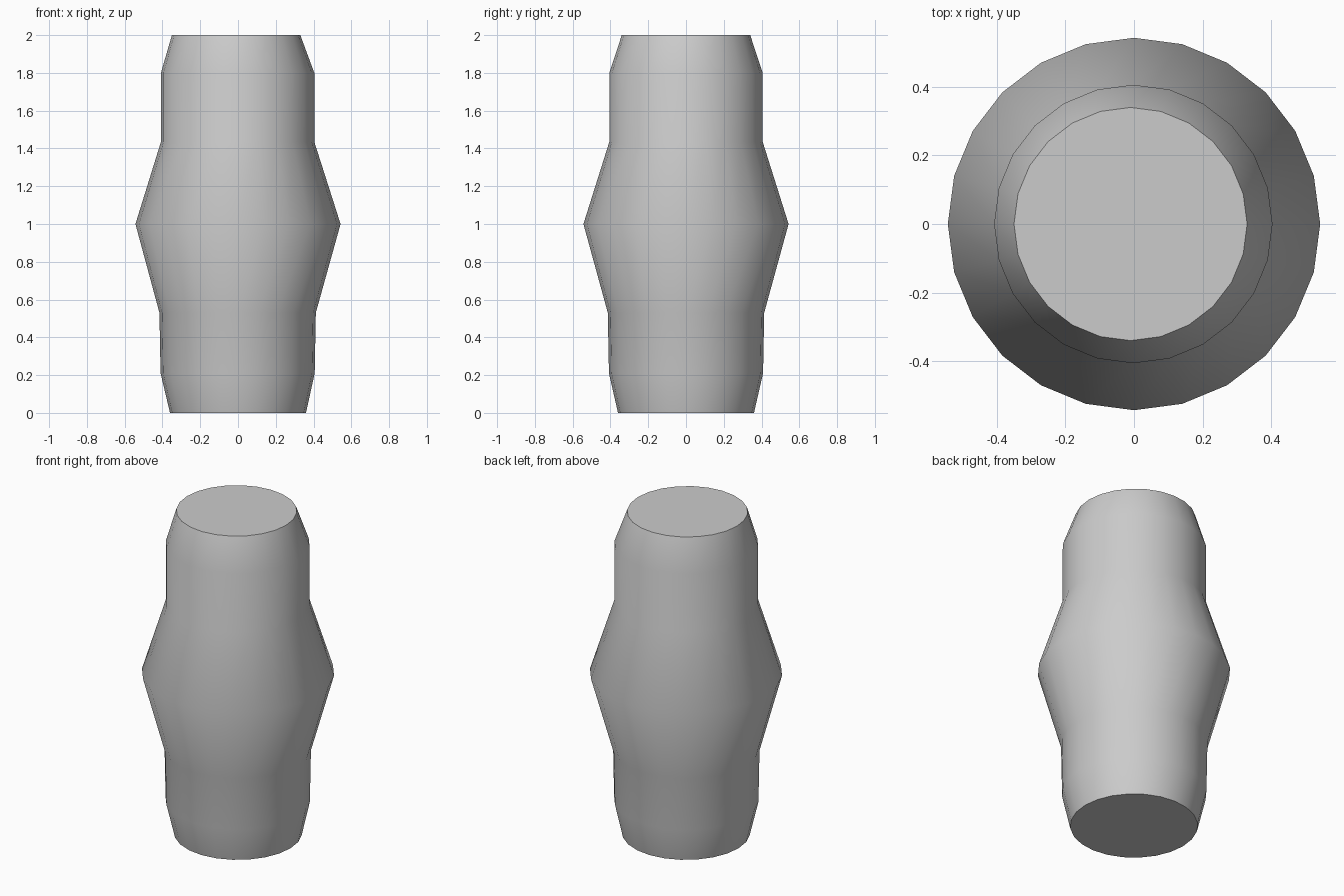
import bpy, bmesh, math

if "Cube" in bpy.data.objects:
    bpy.data.objects.remove(bpy.data.objects["Cube"])

SIDES = 24
# Rings from bottom to top: (radius, height, x offset)
RINGS = [(0.36, 0.0, 0.0), (0.408, 0.21, -0.002), (0.414, 0.53, -0.002),
         (0.543, 1.0, 0.0), (0.406, 1.435, -0.002), (0.406, 1.80, -0.002),
         (0.34, 2.0, -0.01)]

bm = bmesh.new()
loops = []
for r, z, dx in RINGS:
    loops.append([bm.verts.new((dx + r * math.cos(2 * math.pi * i / SIDES),
                                r * math.sin(2 * math.pi * i / SIDES), z))
                  for i in range(SIDES)])

# Side walls
for lo, hi in zip(loops, loops[1:]):
    for i in range(SIDES):
        j = (i + 1) % SIDES
        bm.faces.new((lo[i], lo[j], hi[j], hi[i]))

# Flat end caps
bm.faces.new(loops[0][::-1])
bm.faces.new(loops[-1])

mesh = bpy.data.meshes.new("bulged_post")
bm.to_mesh(mesh)
bm.free()
post = bpy.data.objects.new("bulged_post", mesh)
bpy.context.collection.objects.link(post)

# Smooth body with crisp cap rims
bpy.context.view_layer.objects.active = post
post.select_set(True)
bpy.ops.object.shade_smooth_by_angle(angle=math.radians(45))
